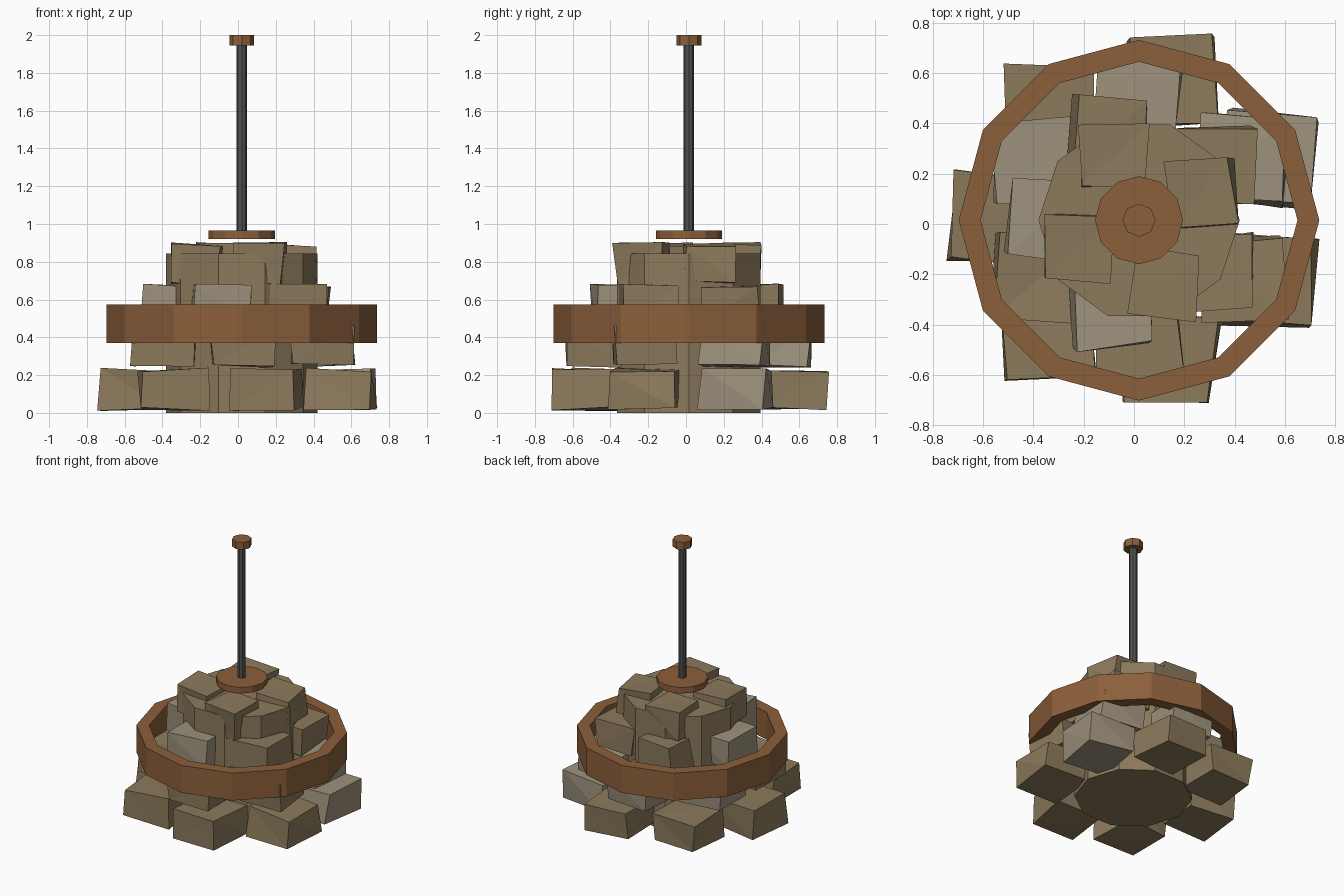
import bpy, bmesh, math, random
from mathutils import Matrix, Vector

cube = bpy.data.objects.get("Cube")
if cube:
    bpy.data.objects.remove(cube)
random.seed(4)
CX, CY = 0.02, 0.015  # shared axis of the tower


def material(name, rgb):
    m = bpy.data.materials.new(name)
    m.use_nodes = True
    m.diffuse_color = (*rgb, 1)
    m.node_tree.nodes["Principled BSDF"].inputs["Base Color"].default_value = (*rgb, 1)
    return m


TAN = material("tan stone", (0.262, 0.195, 0.107))
GREY = material("pale grey stone", (0.345, 0.290, 0.205))
WOOD = material("brown wood", (0.262, 0.115, 0.043))
IRON = material("dark iron", (0.085, 0.085, 0.075))


def add_object(name, bm, mat):
    bmesh.ops.recalc_face_normals(bm, faces=bm.faces)
    mesh = bpy.data.meshes.new(name)
    bm.to_mesh(mesh)
    bm.free()
    mesh.materials.append(mat)
    ob = bpy.data.objects.new(name, mesh)
    bpy.context.collection.objects.link(ob)
    return ob


def prism(name, sides, radius, z0, z1, mat):
    bm = bmesh.new()
    ring = [bm.verts.new((CX + radius * math.cos(math.tau * i / sides),
                          CY + radius * math.sin(math.tau * i / sides), z0))
            for i in range(sides)]
    face = bm.faces.new(ring)
    top = bmesh.ops.extrude_face_region(bm, geom=[face], use_keep_orig=True)["geom"]
    for v in top:
        if isinstance(v, bmesh.types.BMVert):
            v.co.z = z1
    return add_object(name, bm, mat)


def hoop(name, sides, inner, outer, z0, z1, mat):
    bm = bmesh.new()
    profile = [(inner, z0), (outer, z0), (outer, z1), (inner, z1)]
    rows = []
    for i in range(sides):
        a = math.tau * i / sides
        rows.append([bm.verts.new((CX + r * math.cos(a), CY + r * math.sin(a), z))
                     for r, z in profile])
    for i in range(sides):
        a, b = rows[i], rows[(i + 1) % sides]
        for k in range(4):
            n = (k + 1) % 4
            bm.faces.new((a[k], b[k], b[n], a[n]))
    return add_object(name, bm, mat)


def stone(name, x, y, z, size, height, yaw, mat):
    # Rough block: a box with slightly displaced corners
    bm = bmesh.new()
    bmesh.ops.create_cube(bm, size=1)
    turn = Matrix.Rotation(math.radians(yaw), 3, "Z")
    for v in bm.verts:
        co = turn @ Vector((v.co.x * size, v.co.y * size, v.co.z * height))
        wobble = Vector([random.uniform(-1, 1) * w for w in (0.018, 0.018, 0.012)])
        v.co = co + wobble + Vector((x, y, z))
    bmesh.ops.triangulate(bm, faces=bm.faces)
    return add_object(name, bm, mat)


# Central core
prism("stone_core", 10, 0.40, 0, 0.845, TAN)

# Stepped courses of stones: count, radius, start angle, height centre, size, greys, yaws
courses = [
    ("base", 7, 0.57, 25.7, 0.125, 0.345, 0.205, {0}, (-6, 1, 0, -4, 3, -4, -5)),
    ("lower", 6, 0.475, 30, 0.35, 0.325, 0.20, {0, 1, 2}, (-5, -2, 3, -4, 2, 4)),
    ("upper", 5, 0.37, 36, 0.57, 0.30, 0.205, {2, 3}, (-3, -4, -4, 2, 3)),
    ("top", 4, 0.27, 23, 0.79, 0.255, 0.205, set(), (4, -3, -4, -6)),
]
for label, count, radius, start, z, size, height, greys, yaws in courses:
    for i in range(count):
        a = math.radians(start) + math.tau * i / count
        stone(f"{label}_stone_{i + 1}", CX + radius * math.cos(a), CY + radius * math.sin(a),
              z, size, height, yaws[i], GREY if i in greys else TAN)

# Wooden hoop around the stones
hoop("wooden_hoop", 12, 0.63, 0.717, 0.37, 0.575, WOOD)

# Pole with its base plate and end knob
prism("pole_base_plate", 12, 0.175, 0.92, 0.965, WOOD)
prism("iron_pole", 8, 0.028, 0.94, 1.96, IRON)
prism("pole_knob", 8, 0.066, 1.945, 2.0, WOOD)
